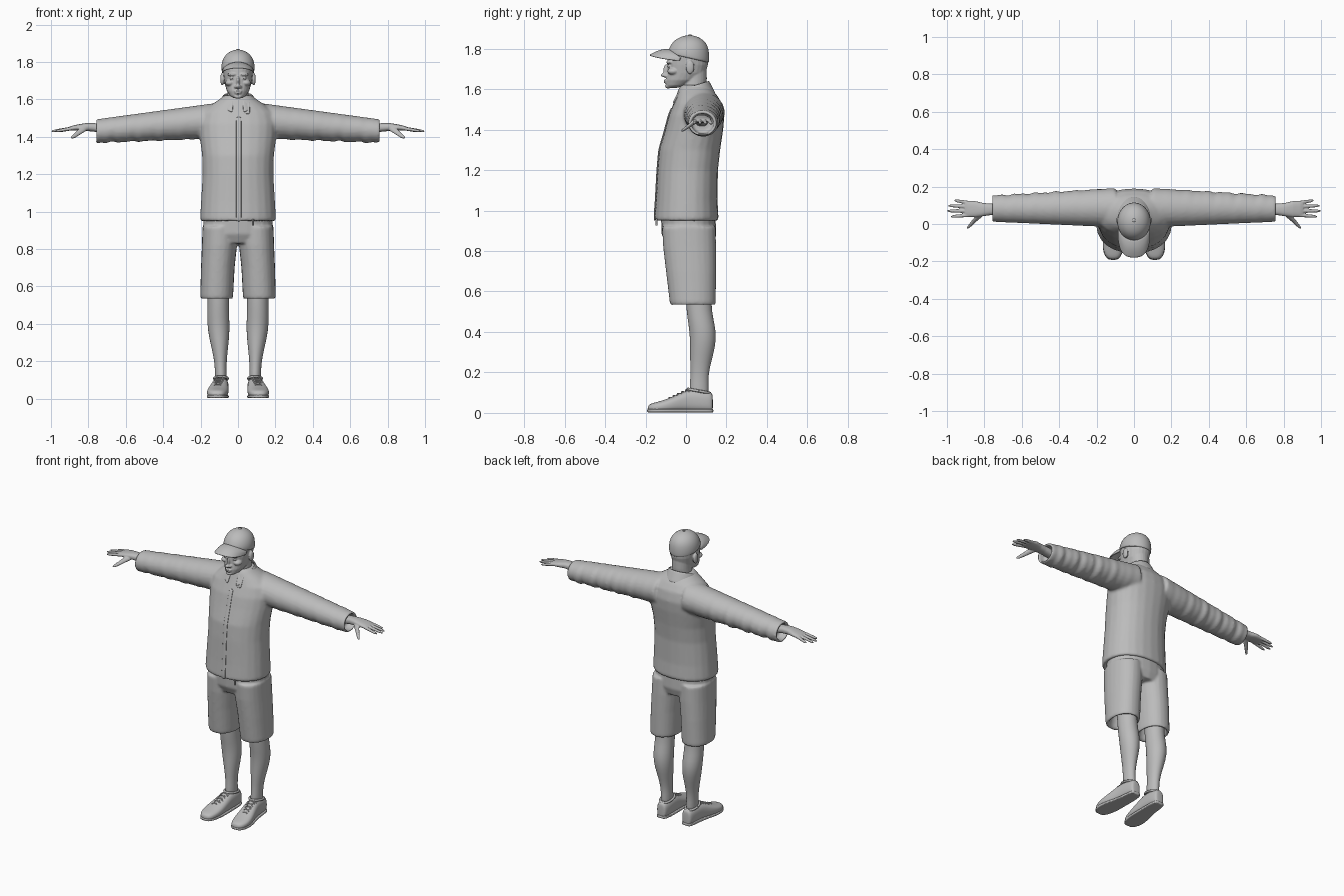
import bpy, bmesh, math
from mathutils import Matrix, Vector

cube = bpy.data.objects.get("Cube")
if cube:
    bpy.data.objects.remove(cube)

GREY = (.5, .5, .5, 1)
mat = bpy.data.materials.new("plain grey")
mat.use_nodes = True
mat.diffuse_color = GREY
mat.node_tree.nodes["Principled BSDF"].inputs["Base Color"].default_value = GREY


def loft(bm, axis, rows, power=2, n=24):
    """Closed tube of rings (position, centre a, centre b, radius a, radius b)."""
    def bend(v):
        return math.copysign(abs(v) ** (2 / power), v)
    rings = []
    for t, ca, cb, ra, rb in rows:
        ring = []
        for i in range(n):
            ang = math.tau * i / n
            a, b = ca + ra * bend(math.cos(ang)), cb + rb * bend(math.sin(ang))
            co = {"x": (t, a, b), "y": (a, t, b), "z": (a, b, t)}[axis]
            ring.append(bm.verts.new(co))
        rings.append(ring)
    for low, high in zip(rings, rings[1:]):
        for i in range(n):
            j = (i + 1) % n
            bm.faces.new((low[i], low[j], high[j], high[i]))
    bm.faces.new(rings[0])
    bm.faces.new(rings[-1])


def blob(bm, centre, size):
    place = Matrix.Translation(centre) @ Matrix.Diagonal((*size, 1))
    bmesh.ops.create_uvsphere(bm, u_segments=20, v_segments=12, radius=1, matrix=place)


def finish(name, bm, voxel=0, smooth=0, mirror=False, subsurf=0, thick=0):
    bmesh.ops.recalc_face_normals(bm, faces=bm.faces)
    mesh = bpy.data.meshes.new(name)
    bm.to_mesh(mesh)
    bm.free()
    mesh.materials.append(mat)
    mesh.shade_smooth()
    obj = bpy.data.objects.new(name, mesh)
    bpy.context.collection.objects.link(obj)
    if thick:
        mod = obj.modifiers.new("thickness", "SOLIDIFY")
        mod.thickness, mod.offset = thick, 0
    if voxel:
        mod = obj.modifiers.new("blend", "REMESH")
        mod.mode, mod.voxel_size, mod.use_smooth_shade = "VOXEL", voxel, True
    if smooth:
        mod = obj.modifiers.new("soften", "SMOOTH")
        mod.iterations = smooth
    if subsurf:
        mod = obj.modifiers.new("round", "SUBSURF")
        mod.levels = mod.render_levels = subsurf
    if mirror:
        obj.modifiers.new("other_side", "MIRROR")
    return obj


def sheet(name, point, nu, nv, thick, **options):
    """Thin surface from point(u, v), with u in -1..1 and v in 0..1."""
    bm = bmesh.new()
    grid = [[bm.verts.new(point(2 * i / nu - 1, j / nv)) for j in range(nv + 1)]
            for i in range(nu + 1)]
    for i in range(nu):
        for j in range(nv):
            bm.faces.new((grid[i][j], grid[i + 1][j], grid[i + 1][j + 1], grid[i][j + 1]))
    return finish(name, bm, thick=thick, subsurf=1, **options)


def tube(name, points, radius, mirror=False):
    curve = bpy.data.curves.new(name, "CURVE")
    curve.dimensions, curve.bevel_depth, curve.bevel_resolution = "3D", radius, 2
    spline = curve.splines.new("POLY")
    spline.points.add(len(points) - 1)
    for p, co in zip(spline.points, points):
        p.co = (*co, 1)
    curve.materials.append(mat)
    obj = bpy.data.objects.new(name, curve)
    bpy.context.collection.objects.link(obj)
    if mirror:
        obj.modifiers.new("other_side", "MIRROR")


# Jacket: hollow hem, body, sloping shoulders
TORSO = [(1.02, 0, 0, .16, .12), (.955, 0, 0, .175, .135), (.945, 0, 0, .196, .152),
         (.96, 0, .002, .203, .159), (1.05, 0, .003, .198, .153), (1.2, 0, .008, .189, .15),
         (1.3, 0, .018, .192, .151), (1.4, 0, .04, .205, .144), (1.47, 0, .052, .21, .138),
         (1.53, 0, .058, .195, .12), (1.57, 0, .053, .145, .1), (1.6, 0, .045, .1, .082),
         (1.62, 0, .04, .075, .066)]
jacket = bmesh.new()
loft(jacket, "z", TORSO, 2.2)
# Sleeves with soft creases and an open cuff
for side in (1, -1):
    sleeve, count = [], 44
    for i in range(count + 1):
        t = i / count
        crease = .003 * math.sin(i * 1.3 + side) * math.sin(i * .37) * min(1, 2 * t)
        sleeve.append((side * (.1 + .66 * t), .087 - .005 * t + crease, 1.487 - .057 * t - crease,
                       .105 - .035 * t + crease, .096 - .033 * t + crease))
    for x, k in ((.762, .82), (.71, .75)):
        sleeve.append((side * x, .082, 1.43, .07 * k, .063 * k))
    loft(jacket, "x", sleeve)
finish("jacket", jacket, voxel=.009, smooth=4)


def chest_y(z):
    for low, high in zip(TORSO[2:], TORSO[3:]):
        if low[0] <= z <= high[0]:
            t = (z - low[0]) / (high[0] - low[0])
            return (low[2] - low[4]) * (1 - t) + (high[2] - high[4]) * t
    return 0


# Front closure, hem tab and open collar
def closure(u, v):
    z = .947 + .56 * v
    return .004 + .014 * u, chest_y(z) - .001, z


def collar(u, v):
    ang = math.pi + u * math.radians(163)
    front = (1 + math.cos(ang)) / 2
    low, high = 1.575 - .05 * front ** 4, 1.64 - .045 * front
    rx, ry = .1 - .022 * v, .107 - .034 * v
    return rx * math.sin(ang), .037 - ry * math.cos(ang), low + (high - low) * v


sheet("front_closure", closure, 2, 24, .006)
sheet("collar", collar, 40, 5, .008)
tube("hem_tab", [(.08, -.145, .96), (.08, -.146, .925)], .005)
for side, drop in ((-.02, 1.515), (.043, 1.52)):
    sheet("collar_flap", lambda u, v: (side + .021 * u, -.062 + .035 * v, drop + .07 * v),
          3, 3, .008)

# Shorts with hollow leg openings
shorts = bmesh.new()
loft(shorts, "z", [(.83, 0, .02, .15, .115), (.88, 0, .015, .185, .135),
                   (.99, 0, .01, .185, .135)], 2.2)
for side in (1, -1):
    loft(shorts, "z", [(z, side * x, y, rx, ry) for z, x, y, rx, ry in (
        (.62, .11, .035, .06, .08), (.54, .113, .035, .07, .092), (.53, .114, .034, .084, .11),
        (.55, .114, .033, .088, .114), (.7, .108, .025, .09, .124), (.82, .099, .018, .094, .131),
        (.92, .096, .014, .094, .132))], 2.2)
finish("shorts", shorts, voxel=.008, smooth=4)

# Lower legs
leg = bmesh.new()
loft(leg, "z", [(.66, .108, .06, .06, .07), (.54, .105, .062, .056, .062),
                (.47, .106, .07, .058, .064), (.4, .105, .084, .06, .066),
                (.33, .101, .083, .055, .063), (.25, .096, .072, .04, .052),
                (.18, .093, .066, .031, .043), (.12, .091, .064, .032, .048),
                (.06, .091, .065, .03, .045)])
finish("lower_leg", leg, mirror=True, subsurf=1)


# Shoes: upper, sole, ankle rim and laces
def shoe_rows(height, grow):
    outline = ((.133, .091, .022, .085), (.125, .091, .034, .103), (.08, .091, .041, .11),
               (.02, .094, .044, .117), (-.03, .1, .05, .095), (-.08, .107, .057, .072),
               (-.13, .112, .056, .055), (-.17, .112, .043, .046), (-.19, .111, .022, .034))
    for y, x, rx, top in outline:
        half = (height or top) / 2
        yield y * grow, x, half + .002, rx * grow, half


shoe = bmesh.new()
loft(shoe, "y", list(shoe_rows(0, 1)), 2.5)
finish("shoe", shoe, mirror=True, subsurf=2)
sole = bmesh.new()
loft(sole, "y", list(shoe_rows(.018, 1.02)), 5)
finish("sole", sole, mirror=True, subsurf=1)
rim = [(.091 + .036 * math.cos(a), .063 + .054 * math.sin(a), .108 - .01 * math.sin(a))
       for a in (math.tau * i / 24 for i in range(25))]
tube("shoe_rim", rim, .007, True)
for i in range(5):
    y, z = .005 - .021 * i, .114 - .01 * i
    for lean in (.009, -.009):
        tube("lace", [(.07 + .003 * i, y + lean, z - .012), (.086 + .003 * i, y + lean / 2, z + .001),
                      (.108 + .003 * i, y - lean / 2, z + .001), (.124 + .003 * i, y - lean, z - .012)],
             .0035, True)

# Hands: wrist and palm, four fingers and a thumb
hand = bmesh.new()
loft(hand, "x", [(.7, .078, 1.44, .03, .025), (.77, .078, 1.45, .031, .023),
                 (.81, .077, 1.452, .036, .021), (.85, .08, 1.45, .043, .017),
                 (.89, .081, 1.445, .043, .013), (.905, .081, 1.443, .038, .009)], 2.4)
for y, tip, splay in ((.048, .972, -.008), (.07, .99, 0), (.092, .985, .006), (.113, .955, .012)):
    loft(hand, "x", [(.88 + (tip - .88) * t, y + splay * t, 1.446 - .016 * t, r, r * .95)
                     for t, r in ((0, .0105), (.5, .0095), (.9, .008), (1.07, .004))], n=12)
loft(hand, "y", [(.06, .815, 1.45, .02, .016), (.035, .835, 1.435, .019, .014),
                 (.01, .86, 1.415, .014, .011), (-.012, .88, 1.4, .011, .009),
                 (-.024, .89, 1.394, .006, .005)], n=14)
finish("hand", hand, voxel=.0035, smooth=2, mirror=True)

# Head, neck and face
head = bmesh.new()
loft(head, "z", [(1.53, 0, .045, .06, .06), (1.6, 0, .038, .058, .061),
                 (1.65, 0, .043, .057, .06), (1.72, 0, .04, .06, .062)])
loft(head, "z", [(1.606, 0, -.07, .022, .022), (1.618, 0, -.047, .042, .052),
                 (1.645, 0, -.019, .06, .081), (1.68, 0, .002, .07, .095),
                 (1.72, 0, .008, .077, .1), (1.76, 0, .01, .08, .1),
                 (1.8, 0, .01, .075, .09), (1.84, 0, .01, .045, .06)], 2.15)
blob(head, (0, -.104, 1.669), (.014, .021, .011))
blob(head, (0, -.094, 1.692), (.009, .019, .032))
blob(head, (0, -.088, 1.615), (.022, .016, .012))
blob(head, (0, -.097, 1.643), (.023, .013, .005))
blob(head, (0, -.096, 1.633), (.02, .013, .005))
for side in (1, -1):
    blob(head, (side * .03, -.08, 1.733), (.027, .018, .009))
    blob(head, (side * .031, -.081, 1.713), (.014, .012, .007))
    blob(head, (side * .043, -.062, 1.688), (.026, .03, .018))
    blob(head, (side * .013, -.097, 1.666), (.008, .013, .008))
    blob(head, (side * .084, .02, 1.708), (.011, .021, .034))
finish("head", head, voxel=.004, smooth=2)

# Cap: dome, button and curved brim
dome = bmesh.new()
loft(dome, "z", [(1.755, 0, .012, .083, .096), (1.752, 0, .012, .088, .102),
                 (1.77, 0, .013, .09, .103), (1.8, 0, .014, .087, .099),
                 (1.83, 0, .015, .074, .084), (1.852, 0, .016, .051, .058),
                 (1.864, 0, .017, .022, .026), (1.866, 0, .017, .006, .006)], n=32)
# The rim dips towards the nape and lifts over the brow
for v in dome.verts:
    if v.co.z < 1.79:
        v.co.z -= (v.co.y - .012) * (1.8 - v.co.z) * 5
finish("cap_dome", dome, subsurf=1)
button = bmesh.new()
blob(button, (0, .02, 1.866), (.009, .009, .004))
finish("cap_button", button)


def brim(u, v):
    a, t = u * math.radians(68), u * math.pi / 2
    inner = Vector((.087 * math.sin(a), .014 - .1 * math.cos(a), 1.797 - .045 * u * u))
    outer = Vector((math.copysign(.084 * abs(math.sin(t)) ** .75, u),
                    -.028 - .152 * max(0, math.cos(t)) ** .65, 1.766 - .027 * abs(u) ** 1.5))
    mix = inner.lerp(outer, v)
    mix.z += .007 * math.sin(math.pi * v)
    return mix


sheet("cap_brim", brim, 24, 8, .007)
